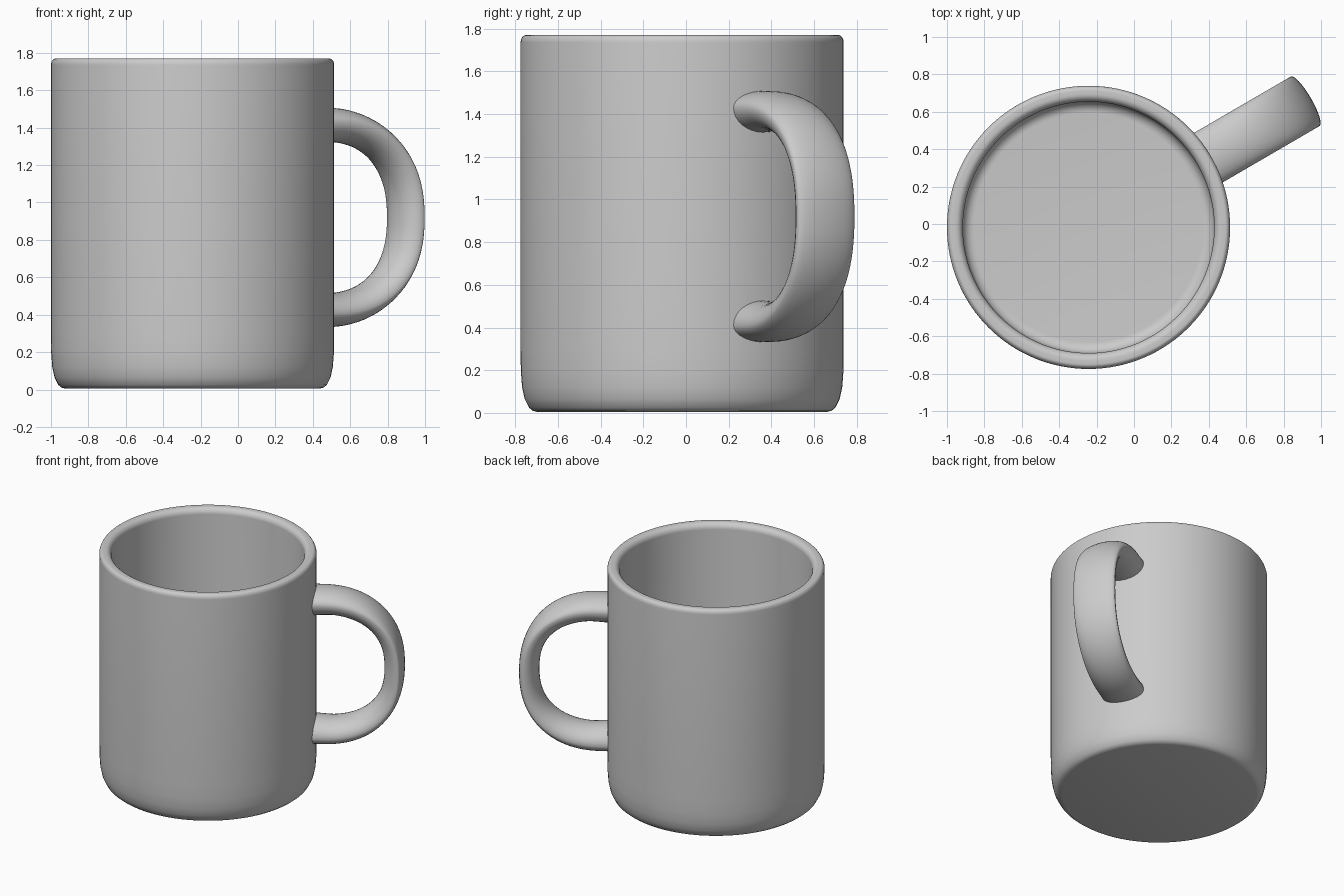
import bpy, bmesh, math
from mathutils import Vector

if "Cube" in bpy.data.objects:
    bpy.data.objects.remove(bpy.data.objects["Cube"])

CX, CY = -0.243, -0.018          # axis of the cup
ANGLE = math.radians(30.2)       # direction the handle points


def finish(bm, name, sharp):
    bmesh.ops.recalc_face_normals(bm, faces=bm.faces)
    mesh = bpy.data.meshes.new(name)
    bm.to_mesh(mesh)
    bm.free()
    ob = bpy.data.objects.new(name, mesh)
    bpy.context.collection.objects.link(ob)
    ob.location = (CX, CY, 0)
    bpy.ops.object.select_all(action='DESELECT')
    ob.select_set(True)
    bpy.context.view_layer.objects.active = ob
    bpy.ops.object.shade_smooth_by_angle(angle=math.radians(sharp))
    return ob


def arc(cx, cz, rx, rz, a0, a1, n=8):
    return [(cx + rx * math.cos(math.radians(a0 + (a1 - a0) * i / n)),
             cz + rz * math.sin(math.radians(a0 + (a1 - a0) * i / n))) for i in range(n + 1)]


# Cup: one closed wall profile turned round its axis
profile = [(0, 0.005), (0.68, 0.005), (0.70, 0.01), (0.718, 0.025)]
profile += [(0.738, 0.065), (0.75, 0.12), (0.756, 0.20), (0.757, 0.30)]
profile += arc(0.732, 1.735, 0.025, 0.035, 0, 90)
profile += arc(0.712, 1.725, 0.040, 0.045, 90, 180)
profile += arc(0.612, 0.15, 0.06, 0.06, 0, -90)
profile += [(0, 0.09)]
bm = bmesh.new()
verts = [bm.verts.new((r, 0, z)) for r, z in profile]
edges = [bm.edges.new(p) for p in zip(verts, verts[1:])]
bmesh.ops.spin(bm, geom=verts + edges, axis=(0, 0, 1), cent=(0, 0, 0),
               angle=2 * math.pi, steps=128)
bmesh.ops.remove_doubles(bm, verts=bm.verts, dist=1e-4)
finish(bm, "cup", 40)


# Handle: lens-shaped section swept along a rounded loop
def path(t):
    """t runs -1..1 from the lower joint to the upper joint, in radius and height."""
    a = t * math.pi / 2
    c, s = math.cos(a), math.sin(a)
    e = 2 / 2.3
    return Vector((0.80 + 0.54 * max(c, 0) ** e,
                   0.92 + 0.51 * math.copysign(abs(s) ** e, s)))


STEPS, SIDES, HALF = 56, 32, 0.153
points = [path(-1 + 2 * i / STEPS) for i in range(STEPS + 1)]
points = [Vector((0.705, 0.41))] + points + [Vector((0.705, 1.43))]
out = Vector((math.cos(ANGLE), math.sin(ANGLE), 0))
side = Vector((-out.y, out.x, 0))
bm = bmesh.new()
rings = []
for i, p in enumerate(points):
    d = points[min(i + 1, len(points) - 1)] - points[max(i - 1, 0)]
    n = Vector((d.y, -d.x)).normalized()
    end = min(1, abs(p.y - 0.92) / 0.51) ** 4     # section gets fuller at the joints
    bulge_out, bulge_in = 0.035 + 0.043 * end, 0.105
    flare = 0.015 * max(0, 1 - (p.x - 0.705) / 0.18)
    ring = []
    for k in range(SIDES):
        a = 2 * math.pi * k / SIDES
        h = math.sin(a) * (bulge_out if math.sin(a) > 0 else bulge_in + flare)
        q = p + n * h
        ring.append(bm.verts.new(out * q.x + side * (HALF * math.cos(a)) + Vector((0, 0, q.y))))
    rings.append(ring)
for r0, r1 in zip(rings, rings[1:]):
    for k in range(SIDES):
        j = (k + 1) % SIDES
        bm.faces.new((r0[k], r0[j], r1[j], r1[k]))
bm.faces.new(rings[0])
bm.faces.new(rings[-1])
finish(bm, "handle", 50)
